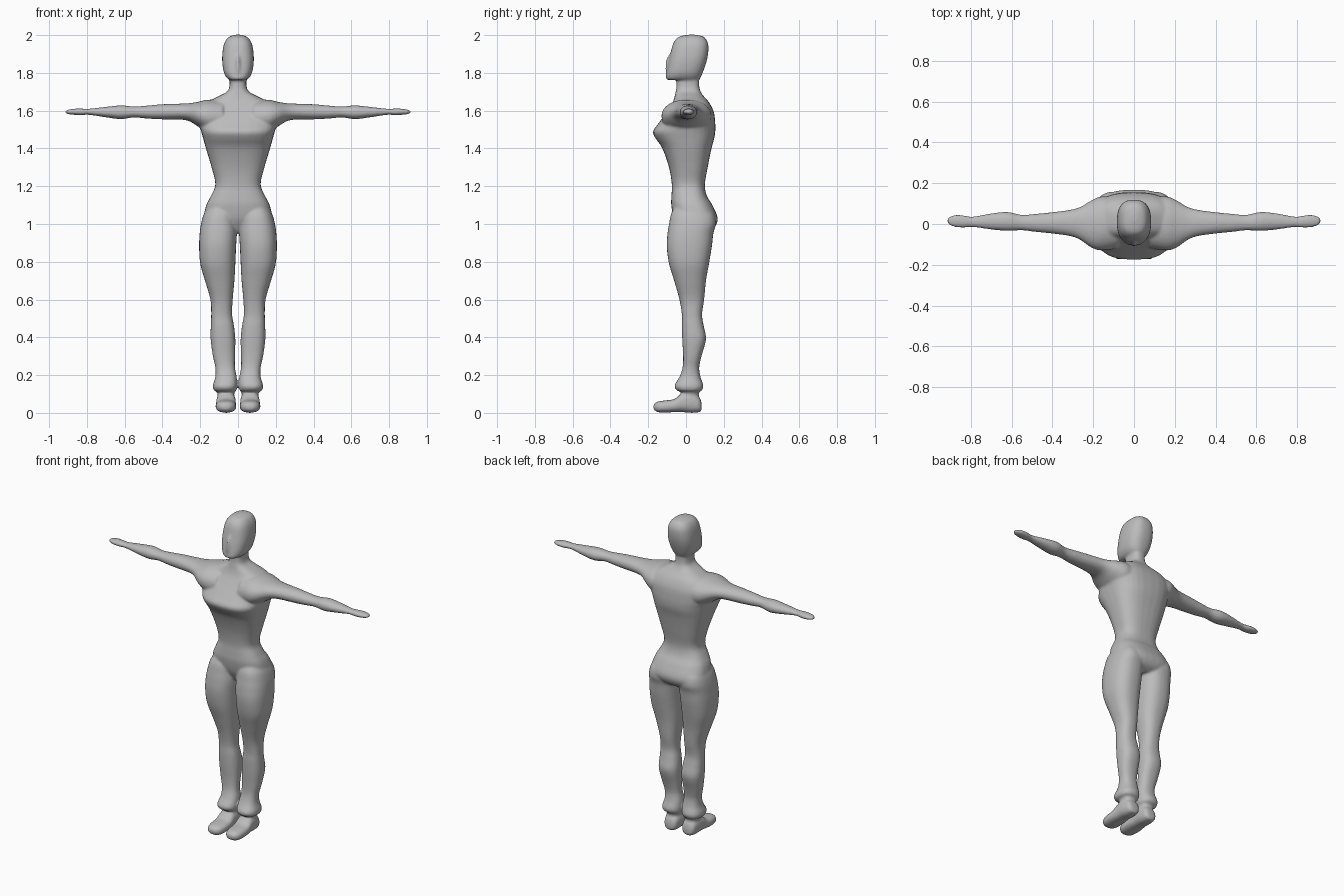
import bpy, bmesh, math
from mathutils import Vector

skin = bpy.data.materials.new("grey")
skin.diffuse_color = (0.5, 0.5, 0.5, 1)
SIDES, STEPS = 32, 4


def spline(p0, p1, p2, p3, t):
    """Catmull-Rom blend of four sections."""
    return [0.5 * (2 * b + (c - a) * t + (2 * a - 5 * b + 4 * c - d) * t * t
                   + (3 * b - a - 3 * c + d) * t ** 3)
            for a, b, c, d in zip(p0, p1, p2, p3)]


def loft(name, axis, secs, n=2.4, flip=False):
    """Sections are (position, u_min, u_max, v_min, v_max) along an axis."""
    rows = []
    for i in range(len(secs) - 1):
        p0, p3 = secs[max(i - 1, 0)], secs[min(i + 2, len(secs) - 1)]
        rows += [spline(p0, secs[i], secs[i + 1], p3, k / STEPS) for k in range(STEPS)]
    rows.append(secs[-1])
    bm = bmesh.new()
    rings = []
    for t, u0, u1, v0, v1 in rows:
        ring = []
        for k in range(SIDES):
            a = 2 * math.pi * k / SIDES
            c, s = math.cos(a), math.sin(a)
            u = (u0 + u1) / 2 + (u1 - u0) / 2 * math.copysign(abs(c) ** (2 / n), c)
            v = (v0 + v1) / 2 + (v1 - v0) / 2 * math.copysign(abs(s) ** (2 / n), s)
            co = {'x': (t, u, v), 'y': (u, t, v), 'z': (u, v, t)}[axis]
            ring.append(bm.verts.new((-co[0] if flip else co[0], co[1], co[2])))
        rings.append(ring)
    for r, q in zip(rings, rings[1:]):
        for k in range(SIDES):
            j = (k + 1) % SIDES
            bm.faces.new((r[k], r[j], q[j], q[k]))
    bm.faces.new(rings[0])
    bm.faces.new(rings[-1])
    bmesh.ops.recalc_face_normals(bm, faces=bm.faces)
    me = bpy.data.meshes.new(name)
    bm.to_mesh(me)
    bm.free()
    me.materials.append(skin)
    ob = bpy.data.objects.new(name, me)
    bpy.context.collection.objects.link(ob)
    return ob


def sym(rows):
    """Sections centred on x: (z, half width, front, back)."""
    return [(z, -w, w, f, b) for z, w, f, b in rows]


parts = []

# torso, from the pelvis to the neck
parts.append(loft("torso", 'z', sym([
    (0.955, 0.10, -0.02, 0.11), (0.98, 0.15, -0.04, 0.15), (1.03, 0.18, -0.065, 0.168),
    (1.10, 0.168, -0.078, 0.14), (1.15, 0.143, -0.077, 0.11), (1.21, 0.12, -0.075, 0.10),
    (1.30, 0.14, -0.09, 0.115), (1.40, 0.17, -0.125, 0.135), (1.455, 0.185, -0.162, 0.15),
    (1.49, 0.195, -0.175, 0.155), (1.53, 0.205, -0.148, 0.155), (1.59, 0.205, -0.105, 0.148),
    (1.64, 0.17, -0.073, 0.125), (1.675, 0.105, -0.06, 0.095), (1.70, 0.06, -0.055, 0.078),
    (1.73, 0.045, -0.05, 0.07), (1.80, 0.043, -0.05, 0.07)]), 2.7))

# head and nose ridge
parts.append(loft("head", 'z', sym([
    (1.763, 0.045, -0.098, 0.066), (1.772, 0.058, -0.106, 0.075), (1.80, 0.074, -0.103, 0.088),
    (1.85, 0.083, -0.094, 0.106), (1.90, 0.083, -0.083, 0.117), (1.95, 0.075, -0.07, 0.118),
    (1.98, 0.06, -0.052, 0.105), (1.994, 0.042, -0.03, 0.088), (2.002, 0.015, 0.01, 0.05)]), 2.6))
parts.append(loft("nose", 'z', sym([
    (1.905, 0.006, -0.085, -0.05), (1.87, 0.012, -0.105, -0.05),
    (1.82, 0.016, -0.11, -0.05), (1.79, 0.012, -0.106, -0.05)]), 2))

arm = [(0.08, -0.12, 0.13, 1.47, 1.655), (0.16, -0.13, 0.135, 1.485, 1.658),
       (0.21, -0.115, 0.115, 1.515, 1.647), (0.26, -0.08, 0.085, 1.545, 1.639),
       (0.31, -0.06, 0.07, 1.553, 1.637), (0.40, -0.047, 0.058, 1.554, 1.634),
       (0.48, -0.039, 0.05, 1.558, 1.627), (0.55, -0.031, 0.045, 1.564, 1.622),
       (0.62, -0.034, 0.059, 1.555, 1.628), (0.70, -0.027, 0.052, 1.565, 1.62),
       (0.79, -0.015, 0.036, 1.578, 1.61), (0.83, -0.018, 0.042, 1.576, 1.611),
       (0.87, -0.016, 0.045, 1.578, 1.61), (0.90, -0.008, 0.038, 1.582, 1.605),
       (0.916, 0.008, 0.025, 1.588, 1.599)]
leg = [(1.09, 0.03, 0.155, -0.06, 0.12), (1.05, 0.015, 0.182, -0.08, 0.15),
       (1.00, 0.008, 0.196, -0.09, 0.158), (0.95, 0.006, 0.203, -0.098, 0.145),
       (0.88, 0.010, 0.206, -0.102, 0.137), (0.79, 0.014, 0.20, -0.09, 0.122),
       (0.70, 0.019, 0.175, -0.063, 0.106), (0.60, 0.028, 0.146, -0.035, 0.096),
       (0.52, 0.031, 0.142, -0.022, 0.085), (0.46, 0.021, 0.144, -0.022, 0.094),
       (0.39, 0.014, 0.145, -0.02, 0.106), (0.30, 0.016, 0.133, -0.015, 0.082),
       (0.24, 0.016, 0.12, -0.018, 0.07), (0.19, 0.007, 0.12, -0.035, 0.077),
       (0.145, 0.004, 0.133, -0.061, 0.092), (0.12, 0.008, 0.128, -0.05, 0.085),
       (0.105, 0.02, 0.108, -0.025, 0.068), (0.05, 0.02, 0.105, -0.02, 0.068)]
foot = [(0.083, 0.04, 0.085, 0.012, 0.05), (0.07, 0.022, 0.103, 0.004, 0.085),
        (0.03, 0.014, 0.112, 0.0, 0.112), (-0.02, 0.012, 0.115, 0.004, 0.105),
        (-0.06, 0.01, 0.118, 0.004, 0.074), (-0.11, 0.01, 0.118, 0.002, 0.066),
        (-0.15, 0.02, 0.108, 0.004, 0.06), (-0.172, 0.045, 0.085, 0.018, 0.045)]

# limbs on both sides
for side, flip in (("left", False), ("right", True)):
    parts.append(loft(side + "_arm", 'x', arm, 2.1, flip))
    parts.append(loft(side + "_leg", 'z', leg, 2.4, flip))
    parts.append(loft(side + "_foot", 'y', foot, 2.5, flip))

# fuse all parts into one smooth skin
bpy.ops.object.select_all(action='DESELECT')
for ob in parts:
    ob.select_set(True)
bpy.context.view_layer.objects.active = parts[0]
bpy.ops.object.join()
body = bpy.context.view_layer.objects.active
body.name = "body"
rm = body.modifiers.new("fuse", 'REMESH')
rm.mode, rm.voxel_size, rm.use_smooth_shade = 'VOXEL', 0.007, True
sm = body.modifiers.new("soften", 'SMOOTH')
sm.factor, sm.iterations = 0.5, 6
for m in ("fuse", "soften"):
    bpy.ops.object.modifier_apply(modifier=m)
